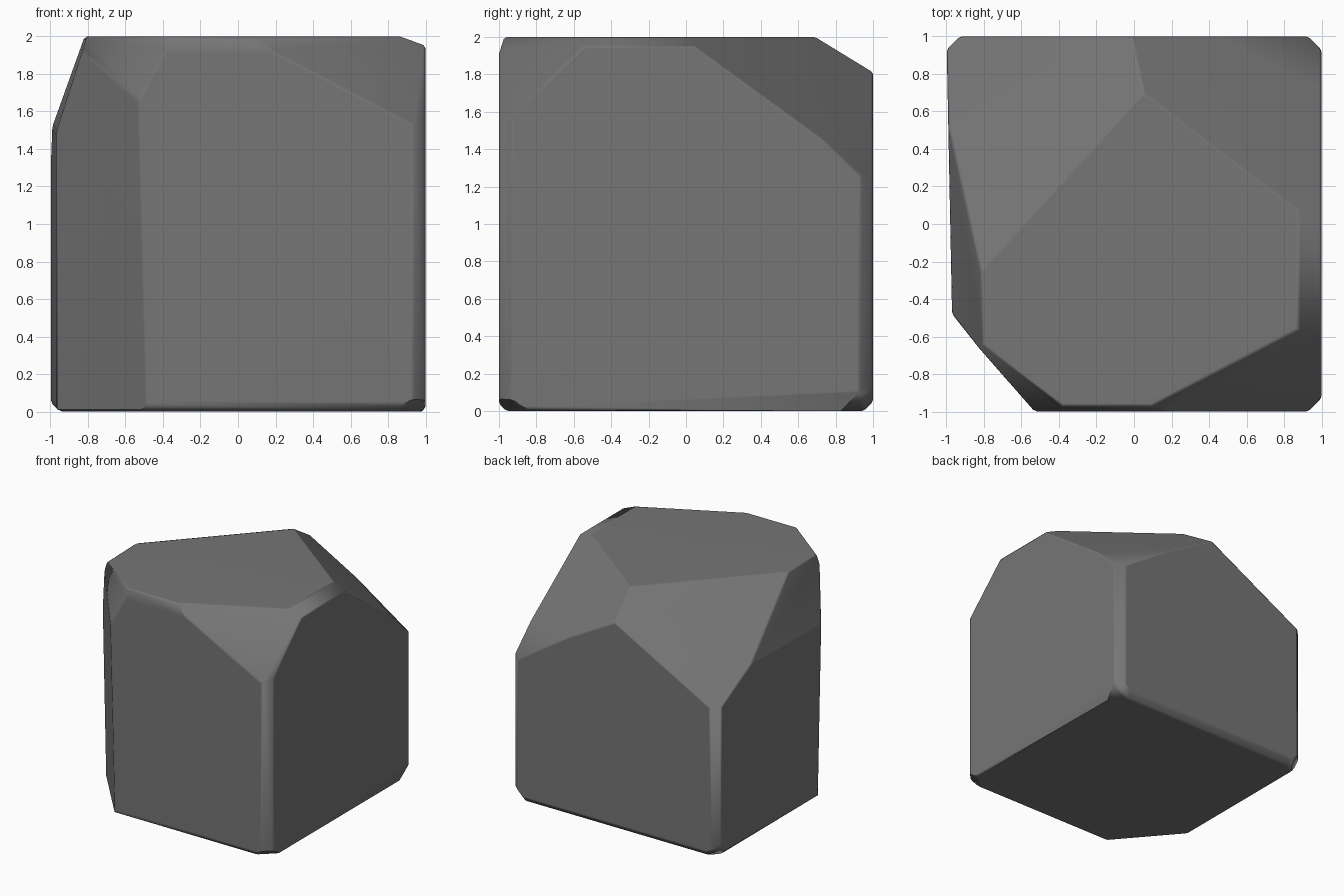
import bpy, bmesh
from mathutils import Vector

if "Cube" in bpy.data.objects:
    bpy.data.objects.remove(bpy.data.objects["Cube"])

# Grey stone
stone = bpy.data.materials.new("stone_grey")
stone.diffuse_color = (0.18, 0.18, 0.18, 1)
stone.use_nodes = True
stone.node_tree.nodes["Principled BSDF"].inputs["Base Color"].default_value = stone.diffuse_color

# Start from a two unit block standing on the ground
bm = bmesh.new()
bmesh.ops.create_cube(bm, size=2)
bmesh.ops.translate(bm, verts=bm.verts, vec=(0, 0, 1))


def wrap():
    """Rebuild the stone as the clean convex hull of its points."""
    points = [v.co.copy() for v in bm.verts]
    bm.clear()
    hull = bmesh.ops.convex_hull(bm, input=[bm.verts.new(p) for p in points])
    inner = [v for v in hull["geom_interior"] if isinstance(v, bmesh.types.BMVert)]
    bmesh.ops.delete(bm, geom=inner, context='VERTS')
    bmesh.ops.dissolve_limit(bm, angle_limit=0.003, verts=bm.verts[:], edges=bm.edges[:])


def chip(normal, d):
    """Slice off everything beyond the plane normal . p = d and close the cut."""
    n = Vector(normal)
    bmesh.ops.bisect_plane(bm, geom=bm.verts[:] + bm.edges[:] + bm.faces[:], dist=1e-5,
                           plane_co=n * (d / n.length_squared), plane_no=n, clear_outer=True)
    wrap()


# Large broken facets
chip((-0.95, 0.87, 1.75), 4.06)     # back left shoulder
chip((0.61, 0.8, 1.1), 2.79)        # back right shoulder
chip((0.67, 0.96, 1), 2.82)         # back right brow
chip((-1, -0.03, 0.31), 1.446)      # upper left side
chip((-1, -0.02, 0), 0.98)          # lower left side
chip((-0.76, -0.65, -0.02), 1.02)   # front left edge
chip((-0.61, -0.79, 0.33), 1.66)    # front left top corner
chip((0.46, -0.885, 0.88), 2.66)    # front right top corner
chip((0, -1, 0.375), 1.72)          # front top edge
chip((0.4, 0, 1), 2.35)             # right top edge
chip((0.5, -0.55, -1), 0.95)        # front right bottom corner

# Small worn edges: uprights, then the foot
for x, y in ((1, 1), (-1, 1), (1, -1)):
    chip((x, y, 0), 1.93)
for x, y, d in ((1, 0, 0.98), (-1, 0, 0.95), (0, 1, 0.95), (0, -1, 0.96)):
    chip((x, y, -1), d)
for x in (-1, 1):
    chip((x, 1, -1), 1.82)

# Narrow rounding along the creases between the facets
bmesh.ops.remove_doubles(bm, verts=bm.verts[:], dist=0.03)
wrap()
creases = [e for e in bm.edges if e.calc_face_angle(0) > 0.3 and e.calc_length() > 0.2]
bmesh.ops.bevel(bm, geom=creases, offset=0.02, offset_type='OFFSET', segments=1,
                profile=0.5, affect='EDGES', clamp_overlap=True)
wrap()

bmesh.ops.recalc_face_normals(bm, faces=bm.faces)
mesh = bpy.data.meshes.new("boulder")
bm.to_mesh(mesh)
bm.free()
mesh.materials.append(stone)
boulder = bpy.data.objects.new("boulder", mesh)
bpy.context.collection.objects.link(boulder)

# Soft shading over the worn edges, crisp on the steep ones
bpy.context.view_layer.objects.active = boulder
boulder.select_set(True)
bpy.ops.object.shade_smooth_by_angle(angle=0.81)
weighted = boulder.modifiers.new("flat_facets", 'WEIGHTED_NORMAL')
weighted.keep_sharp = True
